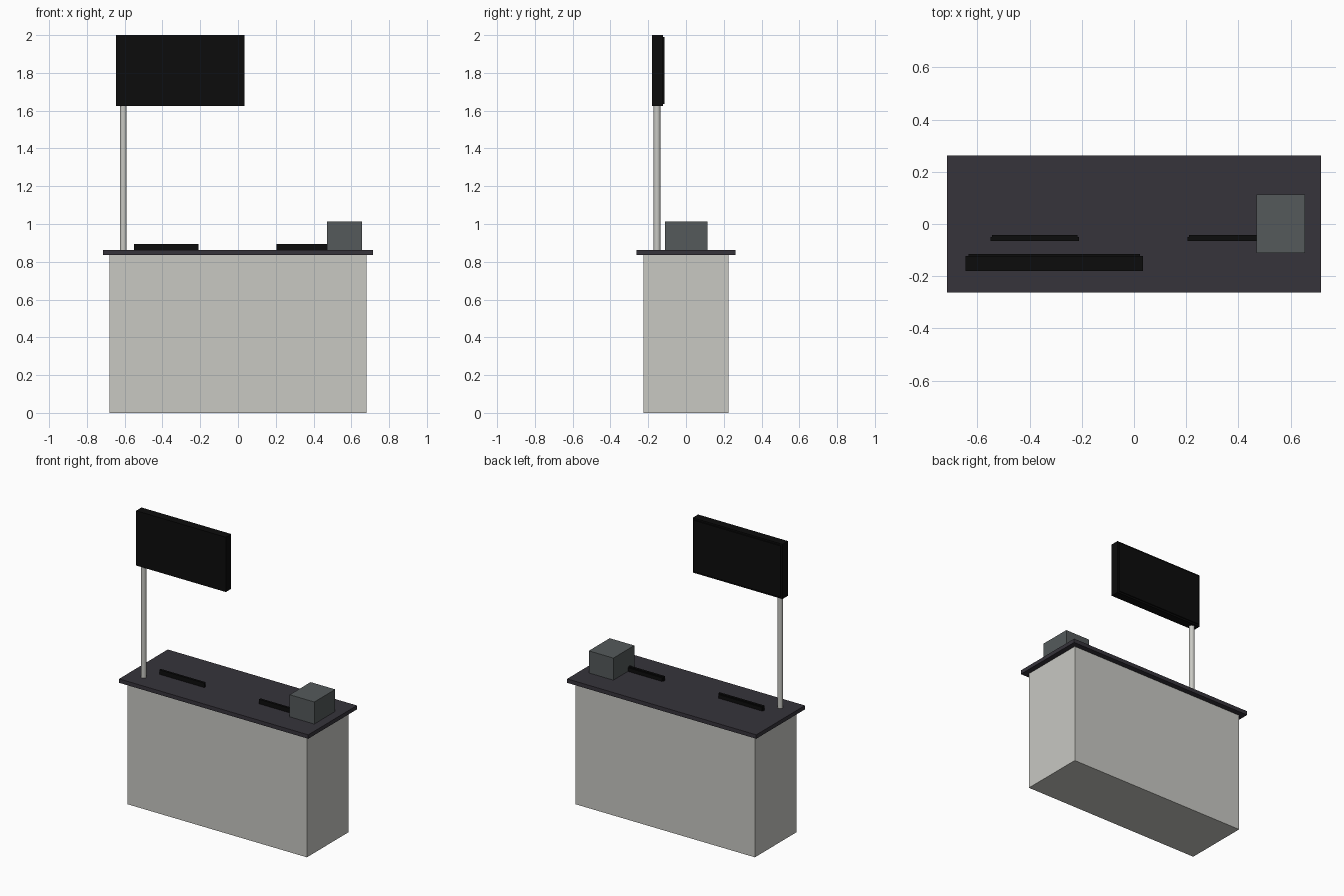
import bpy
import bmesh
from mathutils import Vector

cube = bpy.data.objects.get("Cube")
if cube:
    bpy.data.objects.remove(cube, do_unlink=True)


def material(name, colour):
    mat = bpy.data.materials.new(name)
    mat.use_nodes = True
    mat.diffuse_color = (*colour, 1)
    bsdf = mat.node_tree.nodes["Principled BSDF"]
    bsdf.inputs["Base Color"].default_value = (*colour, 1)
    bsdf.inputs["Roughness"].default_value = 0.7
    return mat


LIGHT = material("light_grey", (0.58, 0.58, 0.545))
DARK = material("charcoal", (0.037, 0.034, 0.044))
SLATE = material("slate_grey", (0.09, 0.102, 0.105))
BLACK = material("black", (0.0037, 0.0037, 0.0037))


def finish(name, bm, mat):
    mesh = bpy.data.meshes.new(name)
    bm.to_mesh(mesh)
    bm.free()
    mesh.materials.append(mat)
    obj = bpy.data.objects.new(name, mesh)
    bpy.context.collection.objects.link(obj)
    return obj


def add_box(bm, low, high):
    low, high = Vector(low), Vector(high)
    verts = bmesh.ops.create_cube(bm, size=1)["verts"]
    for v in verts:
        v.co = (low + high) / 2 + v.co * (high - low)


def box(name, low, high, mat):
    bm = bmesh.new()
    add_box(bm, low, high)
    return finish(name, bm, mat)


def display(name, low, high, border, step):
    """Flat casing with a slightly inset panel raised from its back."""
    bm = bmesh.new()
    add_box(bm, low, (high[0], high[1] - step, high[2]))
    bm.normal_update()
    back = max(bm.faces, key=lambda f: f.normal.y)
    bmesh.ops.inset_region(bm, faces=[back], thickness=border)
    bmesh.ops.translate(
        bm, vec=(0, step, 0),
        verts=bmesh.ops.extrude_discrete_faces(bm, faces=[back])["faces"][0].verts)
    return finish(name, bm, BLACK)


# Counter
box("counter_body", (-0.68, -0.226, 0), (0.68, 0.226, 0.835), LIGHT)
box("counter_top", (-0.716, -0.263, 0.835), (0.716, 0.263, 0.862), DARK)

# Low displays set into the counter top
for side, x in (("right", -0.55), ("left", 0.205)):
    display(side + "_counter_display", (x, -0.065, 0.84),
            (x + 0.34, -0.043, 0.893), 0.008, 0.006)

# Square unit at the left end
box("counter_unit", (0.47, -0.112, 0.862), (0.656, 0.114, 1.013), SLATE)

# Pole
bpy.ops.mesh.primitive_cylinder_add(vertices=20, radius=0.018, depth=0.78,
                                    location=(-0.607, -0.153, 1.25))
pole = bpy.context.object
pole.name = "sign_pole"
pole.data.materials.append(LIGHT)
bpy.ops.object.shade_smooth_by_angle()

# Raised sign
display("raised_sign", (-0.645, -0.18, 1.625), (0.034, -0.115, 2.0), 0.016, 0.007)
